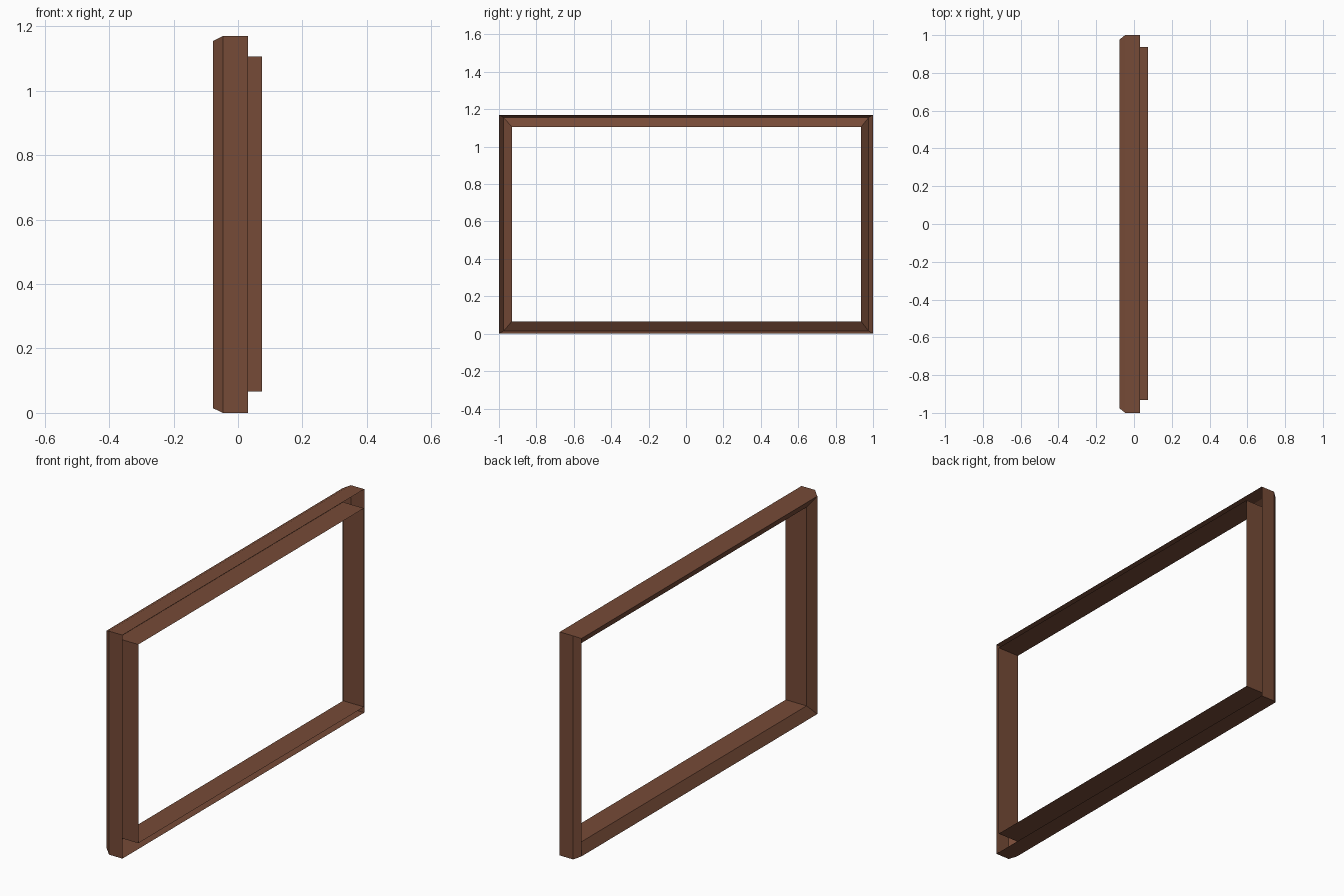
import bpy, bmesh

if "Cube" in bpy.data.objects:
    bpy.data.objects.remove(bpy.data.objects["Cube"])

# Flat brown wood
wood = bpy.data.materials.new("brown wood")
wood.diffuse_color = (0.18, 0.069, 0.038, 1)
wood.use_nodes = True
wood.node_tree.nodes["Principled BSDF"].inputs["Base Color"].default_value = wood.diffuse_color

# Moulding cross-section, as one rectangular loop per profile point:
# x, y low, y high, z low, z high
rings = [
    (0.0745, -0.931, 0.936, 0.066, 1.106),    # lip edge
    (-0.0465, -0.931, 0.936, 0.066, 1.106),   # opening
    (-0.0775, -0.975, 0.976, 0.0145, 1.155),  # ridge
    (-0.0465, -1.0, 1.0, 0.0, 1.17),          # end of bevel
    (0.031, -1.0, 1.0, 0.0, 1.17),            # outer rim edge
]

# Frame: mitred open moulding skinned between successive loops
bm = bmesh.new()
loops = []
for x, y0, y1, z0, z1 in rings:
    corners = ((y0, z0), (y1, z0), (y1, z1), (y0, z1))
    loops.append([bm.verts.new((x, y, z)) for y, z in corners])
for a, b in zip(loops, loops[1:]):
    for i in range(4):
        j = (i + 1) % 4
        bm.faces.new((a[i], a[j], b[j], b[i]))

# Make the outside (opening, ridge and outer rim) the front of the sheet
bm.normal_update()
rim = bm.faces[:] if not hasattr(bm.faces, "ensure_lookup_table") else (bm.faces.ensure_lookup_table() or bm.faces[:])
if rim[12].normal.z > 0:                      # bottom outer face should point down
    bmesh.ops.reverse_faces(bm, faces=rim)

mesh = bpy.data.meshes.new("frame_moulding")
bm.to_mesh(mesh)
bm.free()
mesh.materials.append(wood)
frame = bpy.data.objects.new("frame_moulding", mesh)
bpy.context.collection.objects.link(frame)
